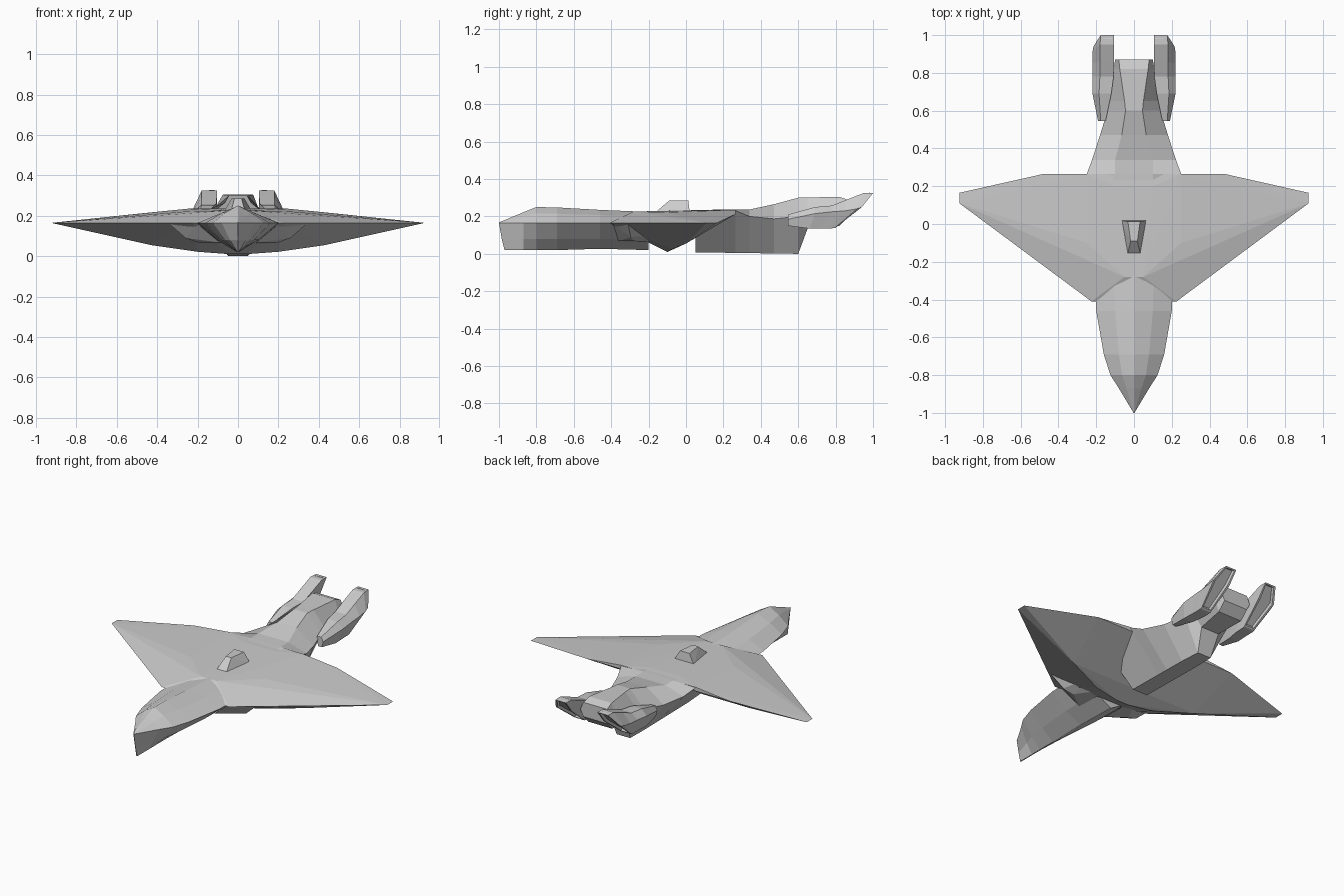
import bpy, bmesh

old = bpy.data.objects.get("Cube")
if old:
    bpy.data.objects.remove(old, do_unlink=True)

GREY = (0.6, 0.6, 0.6, 1)
mat = bpy.data.materials.new("hull grey")
mat.use_nodes = True
mat.diffuse_color = GREY
mat.node_tree.nodes["Principled BSDF"].inputs["Base Color"].default_value = GREY


def finish(bm, name):
    bmesh.ops.recalc_face_normals(bm, faces=bm.faces)
    mesh = bpy.data.meshes.new(name)
    bm.to_mesh(mesh)
    bm.free()
    mesh.materials.append(mat)
    obj = bpy.data.objects.new(name, mesh)
    bpy.context.collection.objects.link(obj)
    return obj


def flip(points):
    return [(-x, y, z) for x, y, z in points]


def convex(name, points):
    bm = bmesh.new()
    for p in points:
        bm.verts.new(p)
    res = bmesh.ops.convex_hull(bm, input=bm.verts)
    loose = [v for v in bm.verts if not v.link_faces]
    bmesh.ops.delete(bm, geom=loose, context='VERTS')
    return finish(bm, name)


def loft(sections):
    """Skin closed rings of equal length; returns the mesh and its end cap."""
    bm = bmesh.new()
    rings = [[bm.verts.new(p) for p in s] for s in sections]
    n = len(rings[0])
    for a, b in zip(rings, rings[1:]):
        for i in range(n):
            j = (i + 1) % n
            bm.faces.new((a[i], a[j], b[j], b[i]))
    bm.faces.new(rings[0])
    cap = bm.faces.new(rings[-1])
    return bm, cap


def ring(half):
    """Close a half section (top to bottom) with its mirror image."""
    return half + flip(half)[::-1]


# Delta wing and middle body
half = [(0.925, 0.11, 0.165), (0.925, 0.165, 0.165), (0.48, 0.265, 0.212),
        (0.25, 0.265, 0.235), (0.25, -0.1, 0.222), (0.225, -0.41, 0.165),
        (0.05, -0.28, 0.226), (0.1, 0.2, 0.237), (0.43, 0.0, 0.055),
        (0.2, -0.08, 0.022), (0.04, -0.1, 0.01)]
convex("delta_wing", half + flip(half))

# Nose with a ridged top and V-shaped keel: y, half width, top, keel
nose = []
for y, w, top, keel in [(-1, 0.002, 0.168, 0.02), (-0.87, 0.08, 0.222, 0.02),
                        (-0.8, 0.125, 0.25, 0.02), (-0.69, 0.16, 0.248, 0.02),
                        (-0.46, 0.2, 0.235, 0.027), (-0.2, 0.21, 0.224, 0.02)]:
    rake = 0.03 if y == -1 else 0
    nose.append(ring([(0.003, y, top), (w * 0.5, y, 0.165 + (top - 0.165) * 0.6),
                      (w, y, 0.165), (w * 0.5, y + rake / 2, 0.08),
                      (0.003, y + rake, keel)]))
finish(loft(nose)[0], "nose")

# Tail boom: y, deck half width, deck z, edge half width, edge z, keel half width, keel z
tail = []
for y, dw, dz, ew, ez, kw, kz in [
        (0.05, 0.1, 0.23, 0.24, 0.18, 0.05, 0.008),
        (0.265, 0.1, 0.237, 0.25, 0.232, 0.05, 0.005),
        (0.34, 0.1, 0.237, 0.222, 0.2, 0.05, 0.004),
        (0.47, 0.065, 0.265, 0.18, 0.187, 0.05, 0.002),
        (0.6, 0.045, 0.3, 0.14, 0.2, 0.045, 0),
        (0.65, 0.05, 0.301, 0.13, 0.21, 0.06, 0.135),
        (0.82, 0.075, 0.305, 0.108, 0.22, 0.08, 0.15),
        (0.87, 0.08, 0.287, 0.1, 0.24, 0.08, 0.2)]:
    tail.append(ring([(dw, y, dz), (ew, y, ez), (kw, y, kz)]))
finish(loft(tail)[0], "tail_boom")

# Engine pods with a raked, recessed exhaust
# inner x, outer x, top y, top z, mid y, mid z, bottom y, bottom z
POD = [(0.15, 0.19, 0.545, 0.21, 0.545, 0.185, 0.545, 0.15),
       (0.12, 0.22, 0.69, 0.25, 0.69, 0.215, 0.66, 0.135),
       (0.108, 0.22, 0.78, 0.258, 0.78, 0.225, 0.72, 0.136),
       (0.105, 0.22, 0.86, 0.29, 0.85, 0.23, 0.76, 0.136),
       (0.105, 0.22, 0.95, 0.325, 0.91, 0.24, 0.79, 0.137),
       (0.105, 0.215, 1.0, 0.325, 0.94, 0.25, 0.8, 0.14)]
for side, s in (("left", 1), ("right", -1)):
    sections = []
    for xi, xo, ty, tz, my, mz, by, bz in POD:
        inset = (xo - xi) * 0.35
        sections.append([(s * x, y, z) for x, y, z in (
            (xi, ty, tz), (xo - inset, ty, tz), (xo, my, mz),
            (xo - inset * 0.7, by, bz), (xi + inset * 0.4, by, bz), (xi, my, mz))])
    bm, cap = loft(sections)
    bmesh.ops.recalc_face_normals(bm, faces=bm.faces)
    bmesh.ops.inset_region(bm, faces=[cap], thickness=0.012)
    bmesh.ops.inset_region(bm, faces=[cap], thickness=0.006, depth=-0.015)
    finish(bm, side + "_engine_pod")

    # Intake under the leading edge
    intake = [(0.2, -0.39, 0.16), (0.34, -0.31, 0.16), (0.26, -0.295, 0.09),
              (0.2, -0.28, 0.068), (0.09, -0.36, 0.068), (0.2, -0.1, 0.1),
              (0.09, -0.1, 0.06)]
    convex(side + "_intake", intake if s == 1 else flip(intake))

# Dorsal blister
blister = [(0.07, 0.02, 0.22), (0.035, -0.165, 0.22), (0.032, 0.012, 0.285),
           (0.018, -0.09, 0.285)]
convex("dorsal_blister", blister + flip(blister))
